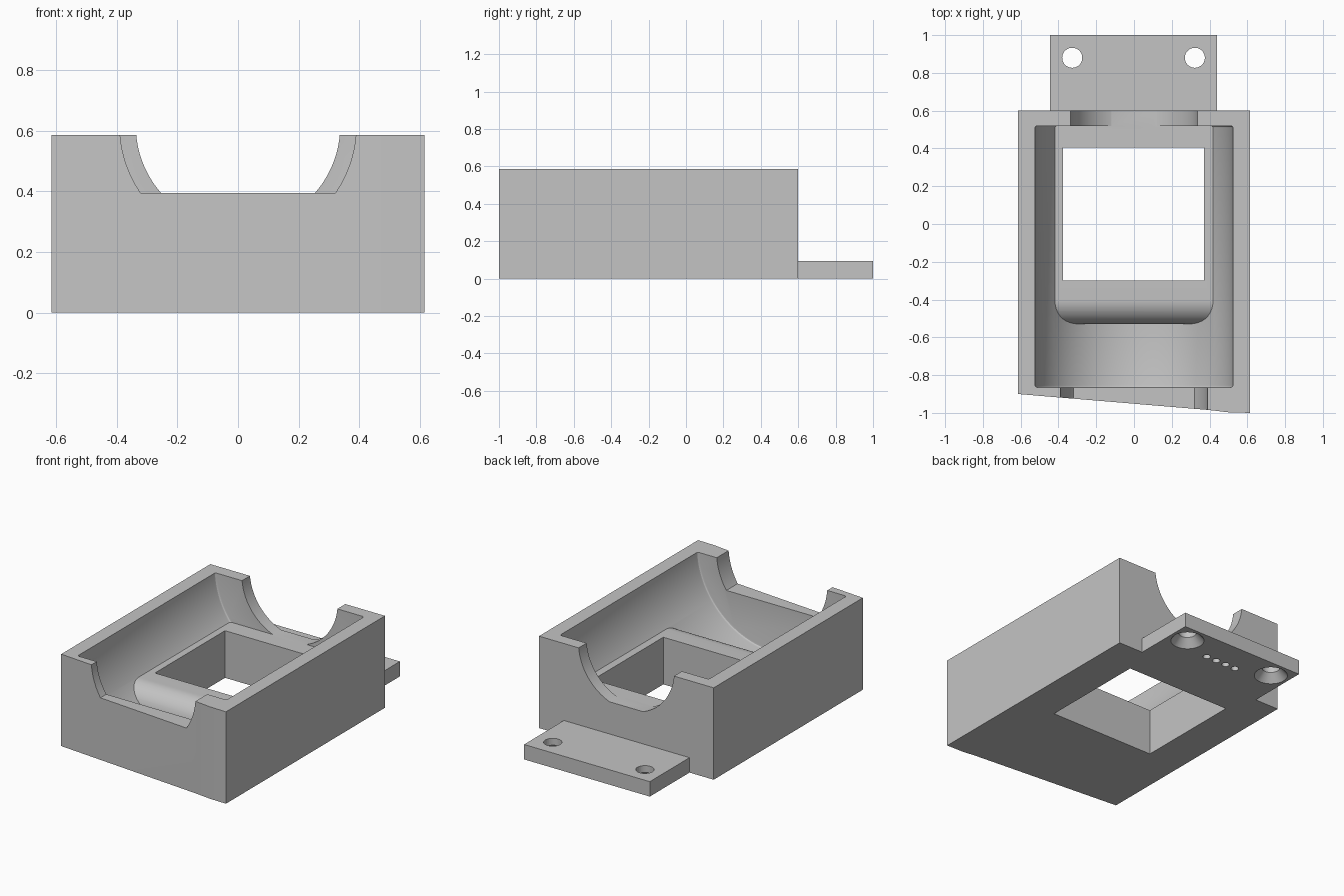
import bpy, bmesh, math
from mathutils import Vector

cube = bpy.data.objects.get("Cube")
if cube:
    bpy.data.objects.remove(cube, do_unlink=True)

HEIGHT = 0.585
AXIS_Z = 0.616      # axis of the cylindrical cradle
PAD_Z = 0.30        # height of the flat pad in the cradle

grey = bpy.data.materials.new("plain grey")
grey.use_nodes = True
grey.diffuse_color = (0.55, 0.55, 0.55, 1)
grey.node_tree.nodes["Principled BSDF"].inputs["Base Color"].default_value = (0.55, 0.55, 0.55, 1)


def finish(name, bm):
    bmesh.ops.recalc_face_normals(bm, faces=bm.faces)
    mesh = bpy.data.meshes.new(name)
    bm.to_mesh(mesh)
    bm.free()
    mesh.materials.append(grey)
    obj = bpy.data.objects.new(name, mesh)
    bpy.context.collection.objects.link(obj)
    return obj


def prism(name, points, offset):
    """Extrude a closed outline along an offset."""
    bm = bmesh.new()
    face = bm.faces.new([bm.verts.new(p) for p in points])
    new = bmesh.ops.extrude_face_region(bm, geom=[face])["geom"]
    bmesh.ops.translate(bm, vec=Vector(offset),
                        verts=[g for g in new if isinstance(g, bmesh.types.BMVert)])
    return finish(name, bm)


def box(name, x0, x1, y0, y1, z0, z1):
    outline = [(x0, y0, z0), (x1, y0, z0), (x1, y1, z0), (x0, y1, z0)]
    return prism(name, outline, (0, 0, z1 - z0))


def trough(name, radius, floor, y0, y1, steps=64):
    """Round-bottomed cutter along y, flattened at the floor height."""
    a = math.asin(min(1, (AXIS_Z - floor) / radius))
    points = [(1, 0)]
    right = [(radius * math.cos(a * i / steps), AXIS_Z - radius * math.sin(a * i / steps))
             for i in range(steps + 1)]
    left = [(-x, z) for x, z in reversed(right)]
    if left[0][0] > -0.001:
        left = left[1:]
    points = [(radius, 0.8)] + right + left + [(-radius, 0.8)]
    return prism(name, [(x, y0, z) for x, z in points], (0, y1 - y0, 0))


def cone(name, x, y, z0, z1, r0, r1, sides=48):
    bm = bmesh.new()
    bmesh.ops.create_cone(bm, cap_ends=True, segments=sides, radius1=r0, radius2=r1, depth=z1 - z0)
    bmesh.ops.translate(bm, verts=bm.verts, vec=(x, y, (z0 + z1) / 2))
    return finish(name, bm)


def apply_modifier(obj, mod):
    bpy.context.view_layer.objects.active = obj
    bpy.ops.object.modifier_apply(modifier=mod.name)


def combine(target, tool, operation):
    mod = target.modifiers.new("combine", 'BOOLEAN')
    mod.operation = operation
    mod.solver = 'EXACT'
    mod.object = tool
    apply_modifier(target, mod)
    bpy.data.objects.remove(tool, do_unlink=True)


# Main block with a slightly skewed front
outline = [(-0.615, -0.90), (0.40, -0.985), (0.50, -0.997), (0.615, -1.0), (0.615, 0.6), (-0.615, 0.6)]
body = prism("cradle_body", [(x, y, 0) for x, y in outline], (0, 0, HEIGHT))

# Cylindrical cavity with softened end rims
cavity = trough("cavity_cutter", 0.525, 0.0, -0.865, 0.52)
bevel = cavity.modifiers.new("rim", 'BEVEL')
bevel.width = 0.012
bevel.segments = 3
bevel.limit_method = 'ANGLE'
bevel.angle_limit = math.radians(40)
apply_modifier(cavity, bevel)
combine(body, cavity, 'DIFFERENCE')

# Flat pad inside the cavity, rounded along its front edge
r, front = 0.13, -0.53
side = [(0.56, 0.03), (0.56, PAD_Z)]
for i in range(17):
    t = math.pi / 2 * i / 16
    side.append((front + r - r * math.sin(t), PAD_Z - r + r * math.cos(t)))
side.append((front, 0.03))
pad = prism("pad", [(-0.56, y, z) for y, z in side], (1.12, 0, 0))
combine(body, pad, 'UNION')

# End wall notches
combine(body, trough("front_notch", 0.39, 0.395, -1.1, -0.84), 'DIFFERENCE')
combine(body, trough("back_notch", 0.337, PAD_Z, 0.50, 0.7), 'DIFFERENCE')

# Rectangular window through the pad
combine(body, box("window_cutter", -0.375, 0.37, -0.30, 0.405, -0.1, 0.5), 'DIFFERENCE')

# Mounting tab with countersunk screw holes and small blind holes
tab = box("mounting_tab", -0.445, 0.44, 0.58, 1.0, 0, 0.095)
for x in (-0.327, 0.322):
    combine(tab, cone("screw_hole", x, 0.88, -0.1, 0.2, 0.053, 0.053), 'DIFFERENCE')
    combine(tab, cone("countersink", x, 0.88, -0.01, 0.055, 0.108, 0.05), 'DIFFERENCE')
for i in range(4):
    combine(tab, cone("pin_hole", (i - 1.5) * 0.073, 0.805, -0.05, 0.04, 0.023, 0.023, 24), 'DIFFERENCE')
combine(body, tab, 'UNION')

# Smooth the curved surfaces, keep edges crisp
bpy.ops.object.select_all(action='DESELECT')
body.select_set(True)
bpy.context.view_layer.objects.active = body
bpy.ops.object.shade_smooth_by_angle(angle=math.radians(25))
